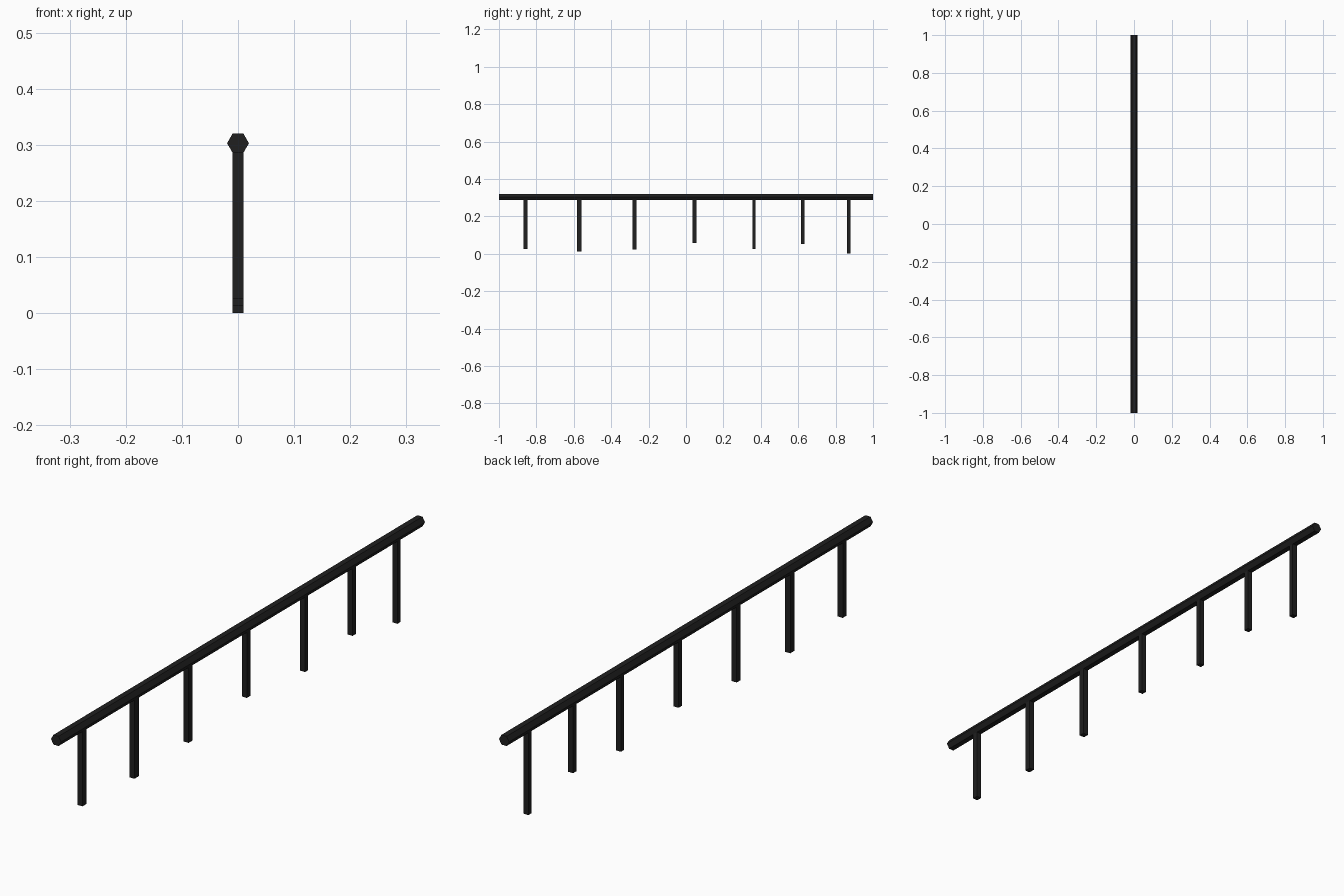
import bpy, bmesh, math
from mathutils import Matrix

if "Cube" in bpy.data.objects:
    bpy.data.objects.remove(bpy.data.objects["Cube"])

black = bpy.data.materials.new("black metal")
black.diffuse_color = (0.014, 0.014, 0.014, 1)
black.use_nodes = True
black.node_tree.nodes["Principled BSDF"].inputs["Base Color"].default_value = black.diffuse_color


def finish(name, bm):
    mesh = bpy.data.meshes.new(name)
    bm.to_mesh(mesh)
    bm.free()
    mesh.materials.append(black)
    obj = bpy.data.objects.new(name, mesh)
    bpy.context.collection.objects.link(obj)
    return obj


RAIL_R, RAIL_Z = 0.0195, 0.303

# Hexagonal rail along y, with flat top and bottom
bm = bmesh.new()
bmesh.ops.create_cone(bm, cap_ends=True, segments=6, radius1=RAIL_R,
                      radius2=RAIL_R, depth=2)
bmesh.ops.rotate(bm, verts=bm.verts, matrix=Matrix.Rotation(math.pi / 2, 3, 'X'))
# Turn so that the corners point to the sides
if max(v.co.x for v in bm.verts) < RAIL_R * 0.95:
    bmesh.ops.rotate(bm, verts=bm.verts, matrix=Matrix.Rotation(math.pi / 6, 3, 'Y'))
bmesh.ops.translate(bm, verts=bm.verts, vec=(0, 0, RAIL_Z))
finish("rail", bm)

# Square posts of uneven length: (y, bottom z, width along y)
posts = [(-0.858, 0.026, 0.021), (-0.571, 0.013, 0.024), (-0.275, 0.024, 0.021),
         (0.045, 0.058, 0.020), (0.363, 0.026, 0.017), (0.625, 0.052, 0.019),
         (0.871, 0.0, 0.018)]
for i, (y, bottom, width) in enumerate(posts, 1):
    bm = bmesh.new()
    height = RAIL_Z - 0.01 - bottom
    bmesh.ops.create_cube(bm, size=1, matrix=Matrix.Translation((0, y, bottom + height / 2))
                          @ Matrix.Diagonal((0.0195, width, height, 1)))
    finish(f"post_{i}", bm)
